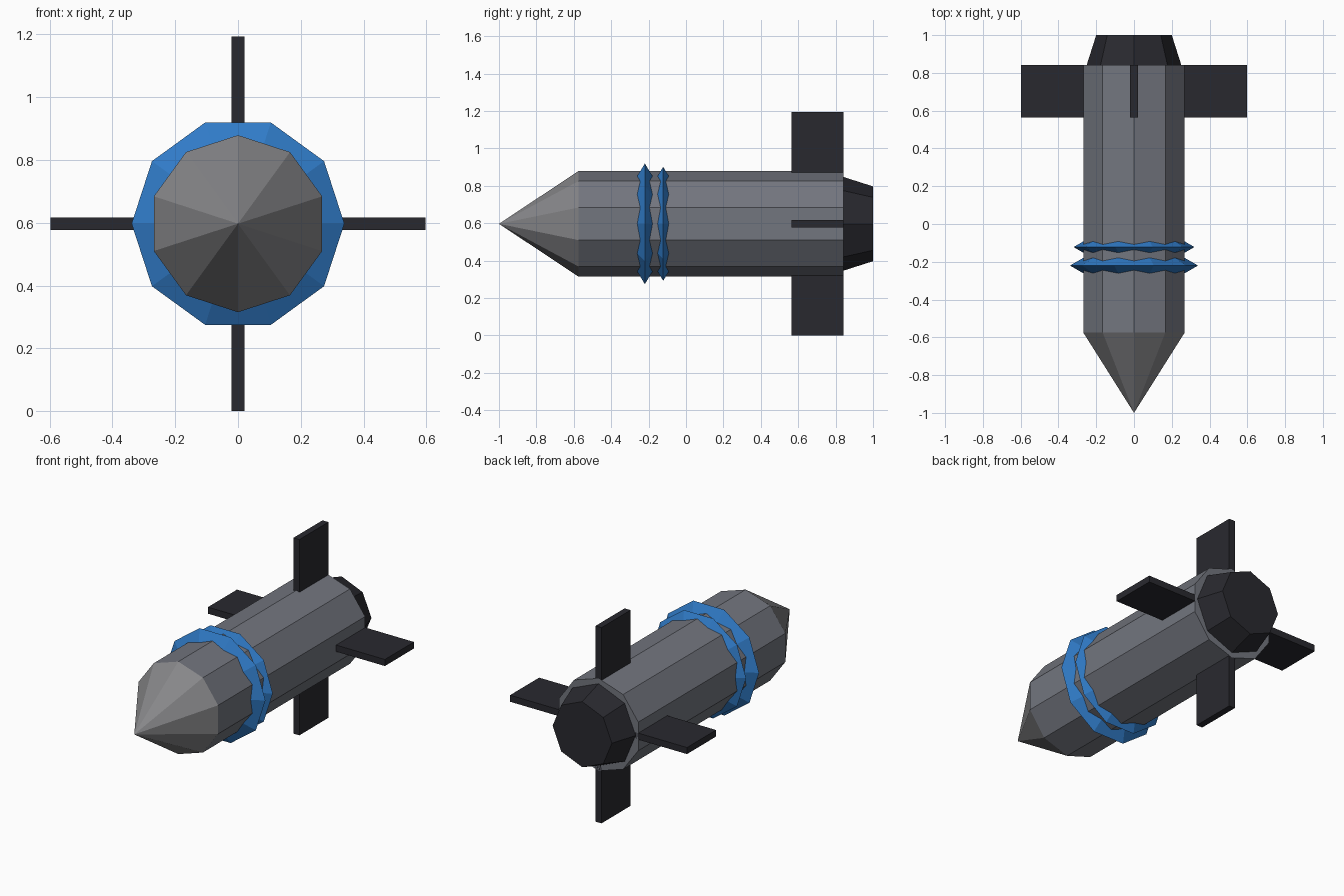
import bpy
from math import pi, cos, sin

if "Cube" in bpy.data.objects:
    bpy.data.objects.remove(bpy.data.objects["Cube"])

ZC = 0.597          # height of the long axis
R = 0.282           # hull radius


def material(name, rgb):
    m = bpy.data.materials.new(name)
    m.diffuse_color = (*rgb, 1)
    m.use_nodes = True
    m.node_tree.nodes["Principled BSDF"].inputs["Base Color"].default_value = m.diffuse_color
    return m


hull_mat = material("hull_grey", (0.17, 0.18, 0.21))
nose_mat = material("nose_grey", (0.24, 0.24, 0.25))
dark_mat = material("dark", (0.022, 0.022, 0.028))
blue_mat = material("blue", (0.03, 0.2, 0.58))


def finish(name, mat):
    ob = bpy.context.object
    ob.name = name
    ob.data.materials.append(mat)
    return ob


def section(name, sides, y0, r0, y1, r1, mat):
    # tapered prism along y: radius r0 at the front (y0), r1 at the rear (y1)
    bpy.ops.mesh.primitive_cone_add(
        vertices=sides, radius1=r1, radius2=r0, depth=y1 - y0,
        location=(0, (y0 + y1) / 2, ZC), rotation=(pi / 2, 0, 0))
    return finish(name, mat)


# Hull, nose and tail nozzle
section("body", 10, -0.575, R, 0.843, R, hull_mat)
section("nose_cone", 10, -1.0, 0, -0.575, R, nose_mat)
section("nozzle", 8, 0.843, 0.25, 1.0, 0.2, dark_mat)

# Faceted bands with a triangular cross-section
for name, y, major, minor in (("front_band", -0.22, 0.289, 0.05),
                              ("rear_band", -0.122, 0.28, 0.04)):
    bpy.ops.mesh.primitive_torus_add(
        major_segments=10, minor_segments=3, major_radius=major,
        minor_radius=minor, location=(0, y, ZC), rotation=(pi / 2, 0, 0))
    finish(name, blue_mat)

# Four tail fins around the axis
INNER, OUTER = 0.2, 0.597
for i, side in enumerate(("right", "bottom", "left", "top")):
    a = i * pi / 2
    mid = (INNER + OUTER) / 2
    bpy.ops.mesh.primitive_cube_add(
        size=1, location=(mid * cos(a), 0.703, ZC - mid * sin(a)),
        rotation=(0, a, 0))
    bpy.context.object.scale = (OUTER - INNER, 0.28, 0.04)
    finish(side + "_fin", dark_mat)
